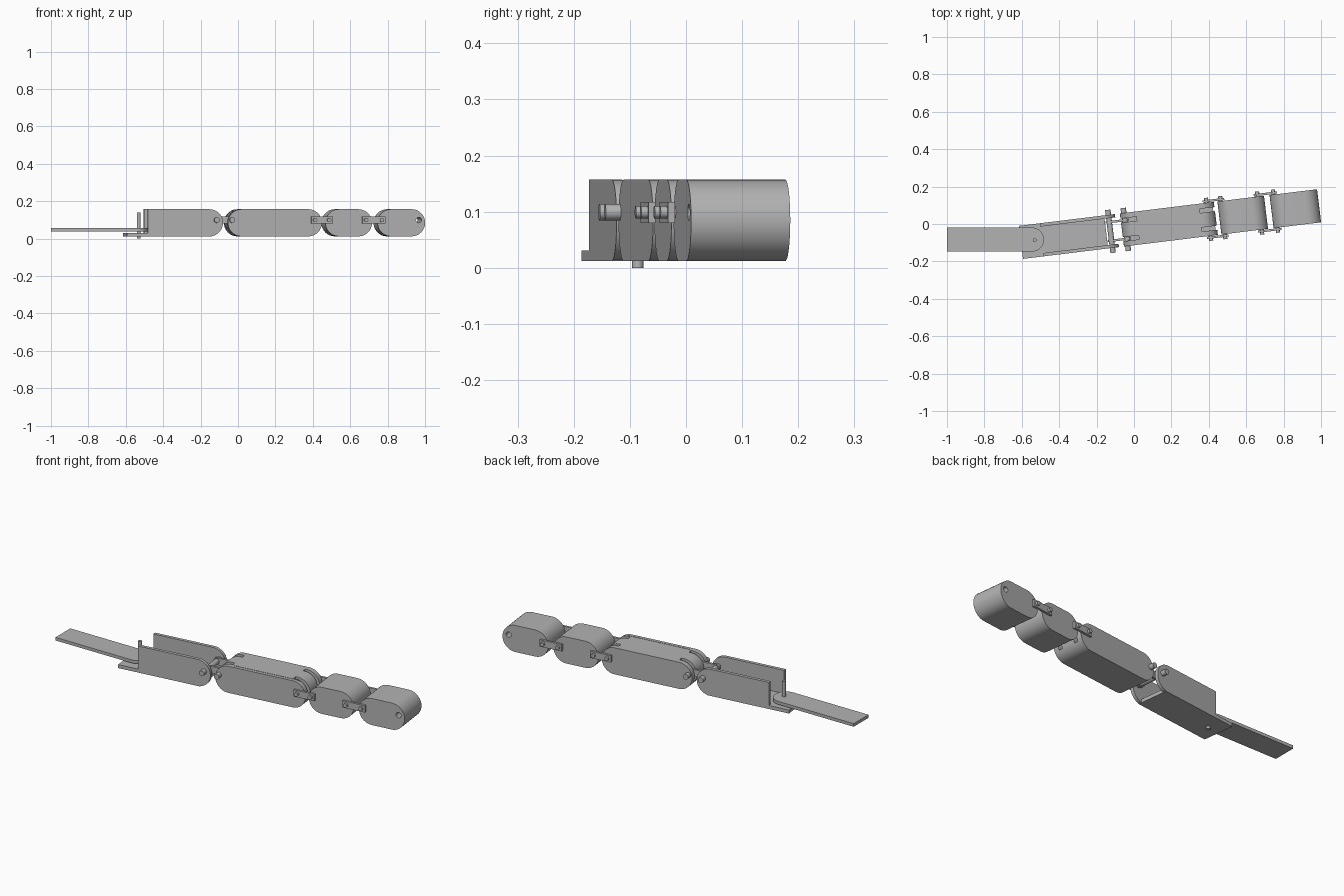
import bpy, bmesh, math
from mathutils import Matrix, Vector

cube = bpy.data.objects.get("Cube")
if cube:
    bpy.data.objects.remove(cube)

grey = bpy.data.materials.new("plain_grey")
grey.use_nodes = True
grey.diffuse_color = (0.45, 0.45, 0.45, 1)
grey.node_tree.nodes["Principled BSDF"].inputs["Base Color"].default_value = (0.45, 0.45, 0.45, 1)

# The linked chain runs along its own tilted axis
CHAIN = Matrix.Translation((0, -0.024, 0)) @ Matrix.Rotation(math.radians(7), 4, "Z")
HALF = 0.089           # half width of every segment
LOW, HIGH = 0.012, 0.157
PIN_Z = 0.099
made = []


def extrude(name, outline, direction, frame=CHAIN):
    """Extrude a closed outline of 3D points along a direction."""
    bm = bmesh.new()
    face = bm.faces.new([bm.verts.new(p) for p in outline])
    new = bmesh.ops.extrude_face_region(bm, geom=[face])["geom"]
    bmesh.ops.translate(bm, vec=direction, verts=[g for g in new if isinstance(g, bmesh.types.BMVert)])
    bmesh.ops.recalc_face_normals(bm, faces=bm.faces)
    bm.transform(frame)
    mesh = bpy.data.meshes.new(name)
    bm.to_mesh(mesh)
    bm.free()
    mesh.materials.append(grey)
    obj = bpy.data.objects.new(name, mesh)
    bpy.context.collection.objects.link(obj)
    made.append(obj)
    return obj


def arc(cx, cy, r, start, steps=24):
    return [(cx + r * math.cos(start + math.pi * i / steps),
             cy + r * math.sin(start + math.pi * i / steps)) for i in range(steps + 1)]


def segment(name, x0, x1, y0, y1, z0=LOW, z1=HIGH, round_left=True):
    """Side profile with semicircular ends, extruded across the width."""
    r, zc = (z1 - z0) / 2, (z0 + z1) / 2
    pts = arc(x1 - r, zc, r, -math.pi / 2)
    pts += arc(x0 + r, zc, r, math.pi / 2) if round_left else [(x0, z1), (x0, z0)]
    return extrude(name, [(x, y0, z) for x, z in pts], Vector((0, y1 - y0, 0)))


def box(name, x0, x1, y0, y1, z0, z1):
    pts = [(x0, y0, z0), (x1, y0, z0), (x1, y0, z1), (x0, y0, z1)]
    return extrude(name, pts, Vector((0, y1 - y0, 0)))


def pin(name, x, y0, y1, r):
    pts = arc(x, PIN_Z, r, 0, 12)[:-1] + arc(x, PIN_Z, r, math.pi, 12)[:-1]
    return extrude(name, [(u, y0, z) for u, z in pts], Vector((0, y1 - y0, 0)))


def cut(target, cutter):
    cutter.hide_render = True
    cutter.hide_viewport = True
    cutter.display_type = "WIRE"
    mod = target.modifiers.new("cut", "BOOLEAN")
    mod.operation, mod.solver, mod.object = "DIFFERENCE", "EXACT", cutter
    made.remove(cutter)


# Open base channel: floor with a projecting lip and two side plates
box("base_floor", -0.609, -0.15, -HALF, HALF, LOW, 0.031)
for side, s in (("left", 1), ("right", -1)):
    lo, hi = sorted((s * HALF, s * (HALF - 0.018)))
    segment("base_plate_" + side, -0.497, -0.092, lo, hi, round_left=False)

# Flat tongue hinged on the vertical pin
tongue = [(-1, -0.147), (-0.545, -0.147)]
tongue += arc(-0.545, -0.083, 0.064, -math.pi / 2)[1:]
tongue += [(-1, -0.019)]
extrude("tongue", [(x, y, 0.039) for x, y in tongue], Vector((0, 0, 0.017)), Matrix.Identity(4))
post = arc(-0.531, -0.086, 0.01, 0, 10)[:-1] + arc(-0.531, -0.086, 0.01, math.pi, 10)[:-1]
extrude("vertical_pin", [(x, y, 0) for x, y in post], Vector((0, 0, 0.139)), Matrix.Identity(4))

# Long segment, with slots at both ends for the inner links
long_seg = segment("long_segment", -0.065, 0.441, -HALF, HALF)
for i, (x0, x1) in enumerate(((-0.1, 0.02), (0.36, 0.5))):
    for s in (-1, 1):
        cut(long_seg, box(f"slot_cutter_{i}_{s}", x0, x1, s * 0.05 - 0.011, s * 0.05 + 0.011, 0.05, 0.2))
cut(long_seg, box("seam_cutter", 0.03, 0.42, -0.071, -0.068, 0.15, 0.2))

# Short middle and end segments
segment("middle_segment", 0.46, 0.711, -HALF, HALF)
end_seg = segment("end_segment", 0.741, 0.997, -HALF, HALF)
cut(end_seg, pin("hole_cutter", 0.963, -0.2, 0.2, 0.0145))

# Base joint: two through pins joined by inner links
for i, x in enumerate((-0.127, -0.044)):
    pin(f"joint_pin_{i}", x, -0.116, 0.116, 0.0145)
for s in (-1, 1):
    segment(f"inner_link_{s}", -0.147, -0.024, s * 0.05 - 0.006, s * 0.05 + 0.006, 0.08, 0.118)

# Outer link bars with small pins at the two other joints
for j, (x0, x1) in enumerate(((0.382, 0.498), (0.657, 0.782))):
    for s in (-1, 1):
        lo, hi = sorted((s * 0.092, s * 0.104))
        box(f"link_bar_{j}_{s}", x0, x1, lo, hi, 0.08, 0.117)
        for k, x in enumerate((x0 + 0.02, x1 - 0.02)):
            a, b = sorted((s * 0.07, s * 0.116))
            pin(f"link_pin_{j}_{s}_{k}", x, a, b, 0.011)

# Smooth the round ends, keeping the rims crisp
bpy.ops.object.select_all(action="DESELECT")
for obj in made:
    obj.select_set(True)
bpy.context.view_layer.objects.active = made[0]
bpy.ops.object.shade_smooth_by_angle(angle=math.radians(30))
